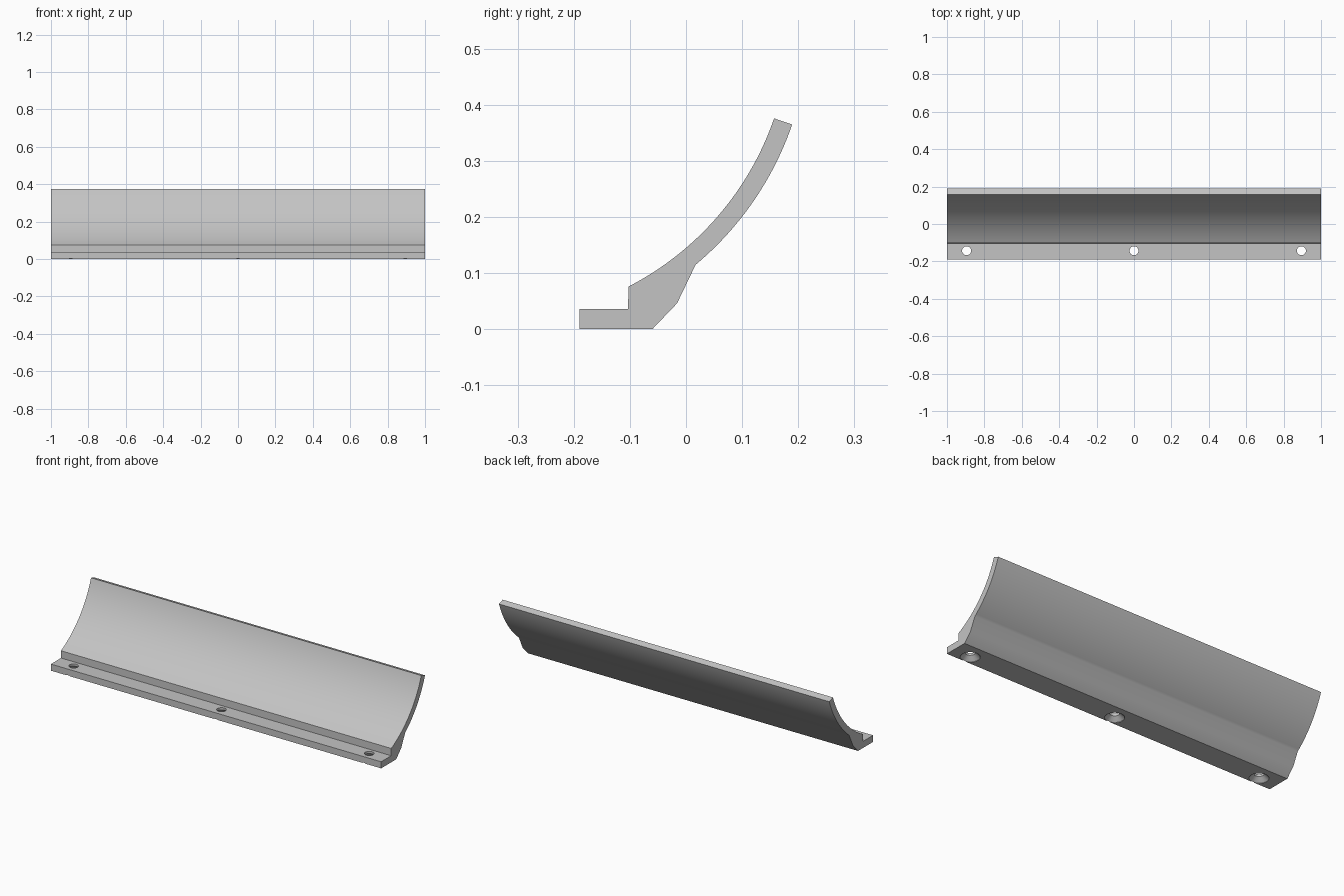
import bpy, bmesh
from math import cos, sin, radians

cube = bpy.data.objects.get("Cube")
if cube:
    bpy.data.objects.remove(cube, do_unlink=True)

grey = bpy.data.materials.new("light grey")
grey.use_nodes = True
colour = (0.55, 0.55, 0.55, 1)
grey.diffuse_color = colour
grey.node_tree.nodes["Principled BSDF"].inputs["Base Color"].default_value = colour


def arc(radius, start, end, steps):
    """Points (y, z) on an arc about the centre of the curved blade."""
    angles = [radians(start + (end - start) * i / steps) for i in range(steps + 1)]
    return [(-0.346 + radius * cos(a), 0.549 + radius * sin(a)) for a in angles]


def make_object(name, bm):
    bmesh.ops.recalc_face_normals(bm, faces=bm.faces)
    mesh = bpy.data.meshes.new(name)
    bm.to_mesh(mesh)
    bm.free()
    mesh.materials.append(grey)
    obj = bpy.data.objects.new(name, mesh)
    bpy.context.collection.objects.link(obj)
    return obj


# Flange, foot and curved blade as one extruded section
foot = [(-0.19, 0), (-0.06, 0), (-0.016, 0.046)]
back = arc(0.566, -50.1, -19, 24)
front = arc(0.532, -19, -62.8, 32)
flange = [(-0.103, 0.036), (-0.19, 0.036)]
bm = bmesh.new()
section = bm.faces.new([bm.verts.new((-1, y, z)) for y, z in foot + back + front + flange])
grown = bmesh.ops.extrude_face_region(bm, geom=[section])["geom"]
bmesh.ops.translate(bm, vec=(2, 0, 0), verts=[v for v in grown if isinstance(v, bmesh.types.BMVert)])
profile = make_object("curved_profile", bm)

# Screw holes, countersunk from below: rings of (radius, height)
rings = [(0.048, -0.01), (0.048, 0.002), (0.024, 0.024), (0.024, 0.06)]
bm = bmesh.new()
for x in (-0.895, 0, 0.895):
    loops = []
    for r, z in rings:
        loops.append([bm.verts.new((x + r * cos(radians(a)), -0.143 + r * sin(radians(a)), z))
                      for a in range(0, 360, 10)])
    for low, high in zip(loops, loops[1:]):
        for i in range(len(low)):
            bm.faces.new((low[i - 1], low[i], high[i], high[i - 1]))
    bm.faces.new(loops[0])
    bm.faces.new(loops[-1])
cutter = make_object("screw_hole_cutter", bm)
cutter.hide_render = True

cut = profile.modifiers.new("screw holes", 'BOOLEAN')
cut.operation = 'DIFFERENCE'
cut.solver = 'EXACT'
cut.object = cutter
bpy.context.view_layer.objects.active = profile
bpy.ops.object.select_all(action='DESELECT')
profile.select_set(True)
bpy.ops.object.modifier_apply(modifier=cut.name)
bpy.data.objects.remove(cutter, do_unlink=True)
bpy.ops.object.shade_smooth_by_angle(angle=radians(30))
